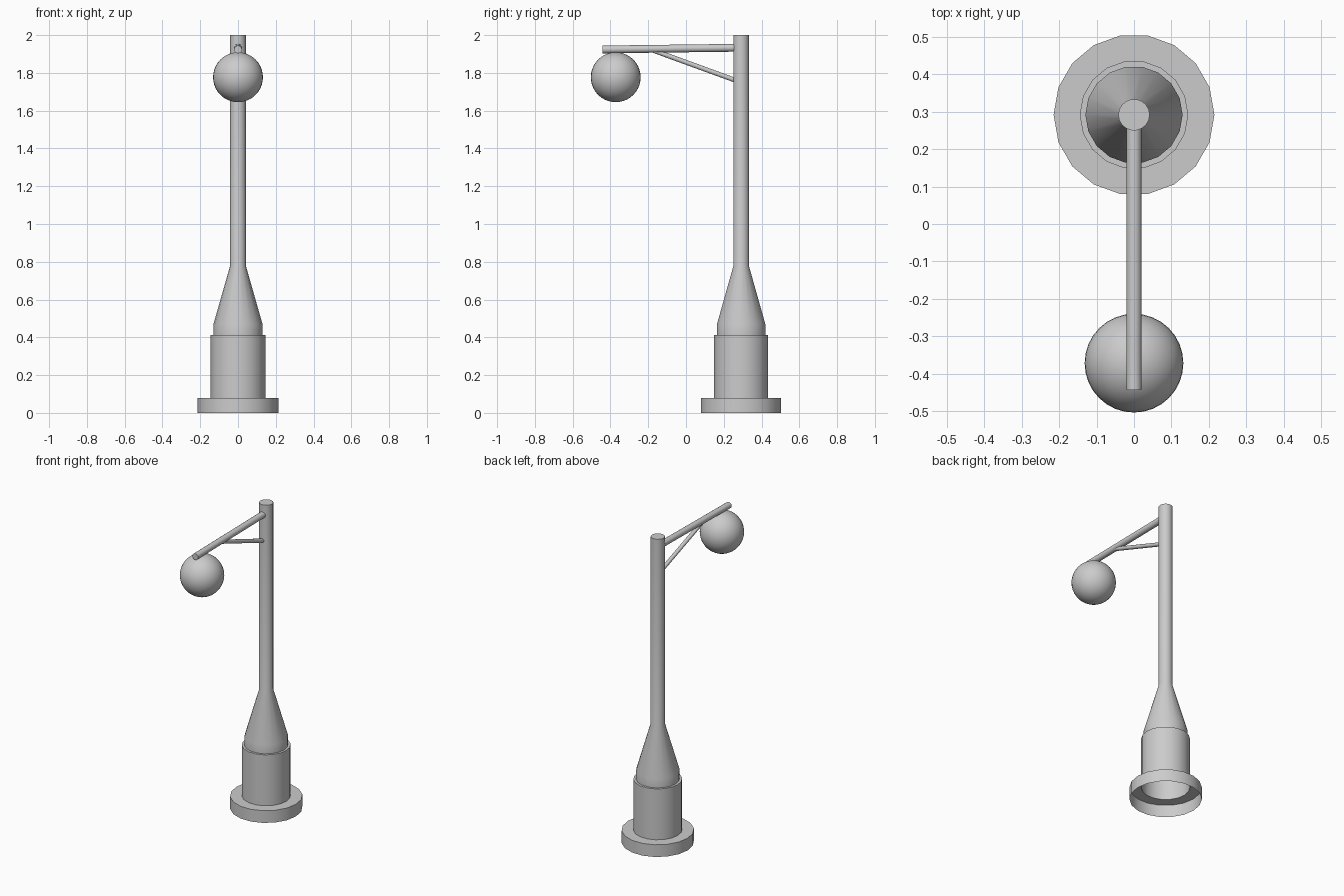
import bpy, bmesh, math
from mathutils import Vector

if "Cube" in bpy.data.objects:
    bpy.data.objects.remove(bpy.data.objects["Cube"])

POLE_Y = 0.292


def finish(name, bm):
    bmesh.ops.recalc_face_normals(bm, faces=bm.faces)
    mesh = bpy.data.meshes.new(name)
    bm.to_mesh(mesh)
    bm.free()
    obj = bpy.data.objects.new(name, mesh)
    bpy.context.collection.objects.link(obj)
    bpy.ops.object.select_all(action='DESELECT')
    obj.select_set(True)
    bpy.context.view_layer.objects.active = obj
    bpy.ops.object.shade_smooth_by_angle(angle=math.radians(35))
    return obj


def lathe(name, profile, sides, location):
    """Revolve (radius, z) points; the last ring is capped, the first stays open."""
    bm = bmesh.new()
    rings = [[bm.verts.new((r * math.cos(2 * math.pi * i / sides),
                            r * math.sin(2 * math.pi * i / sides), z))
              for i in range(sides)] for r, z in profile]
    for low, high in zip(rings, rings[1:]):
        for i in range(sides):
            j = (i + 1) % sides
            bm.faces.new((low[i], low[j], high[j], high[i]))
    bm.faces.new(rings[-1])
    obj = finish(name, bm)
    obj.location = location
    return obj


def rod(name, start, end, radius, sides=16):
    start, end = Vector(start), Vector(end)
    bm = bmesh.new()
    bmesh.ops.create_cone(bm, cap_ends=True, segments=sides, radius1=radius,
                          radius2=radius, depth=(end - start).length)
    obj = finish(name, bm)
    obj.location = (start + end) / 2
    obj.rotation_euler = (end - start).to_track_quat('Z', 'Y').to_euler()
    return obj


# Stepped base, tapered collar and pole, hollow underneath
lathe("post", [(0.215, 0), (0.215, 0.08), (0.145, 0.08), (0.145, 0.413),
               (0.13, 0.413), (0.13, 0.47), (0.042, 0.777), (0.042, 2.0)],
      18, (0, POLE_Y, 0))

# Horizontal arm and diagonal brace
rod("arm", (0, POLE_Y - 0.02, 1.933), (0, -0.443, 1.924), 0.0205)
rod("brace", (0, POLE_Y - 0.02, 1.757), (0, -0.17, 1.918), 0.0125)

# Globe hanging under the arm
bm = bmesh.new()
bmesh.ops.create_uvsphere(bm, u_segments=32, v_segments=20, radius=0.132)
globe = finish("globe", bm)
globe.location = (0, -0.372, 1.777)
